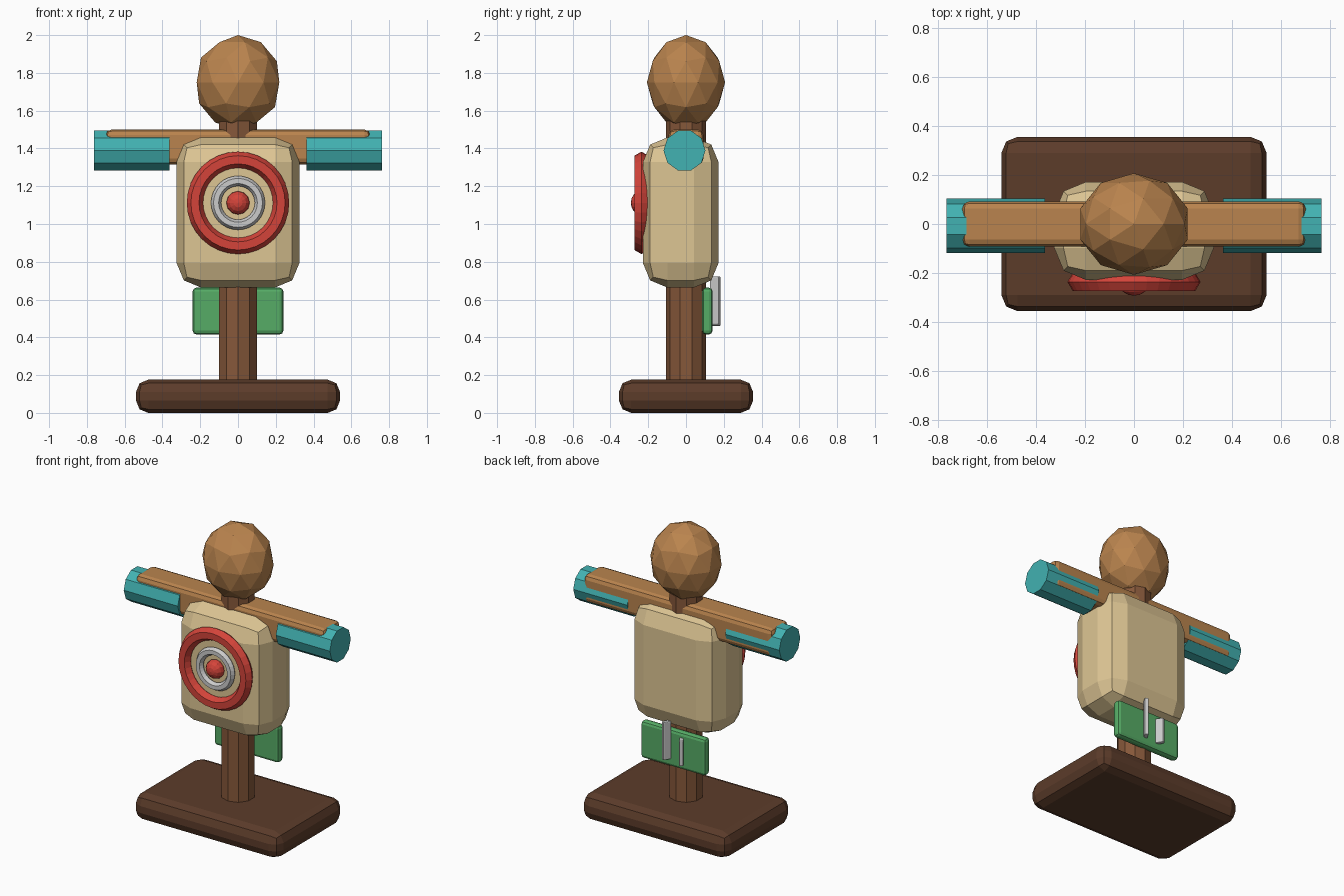
import bpy
from math import radians, pi

if "Cube" in bpy.data.objects:
    bpy.data.objects.remove(bpy.data.objects["Cube"])


def material(name, rgb):
    m = bpy.data.materials.new(name)
    lin = [((c / 255 + 0.055) / 1.055) ** 2.4 for c in rgb]
    m.diffuse_color = (*lin, 1)
    m.use_nodes = True
    m.node_tree.nodes["Principled BSDF"].inputs["Base Color"].default_value = m.diffuse_color
    return m


DARK = material("dark_wood", (92, 60, 42))
POST = material("post_wood", (134, 88, 58))
WOOD = material("light_wood", (186, 132, 78))
CLOTH = material("burlap", (222, 198, 148))
TEAL = material("teal_wrap", (66, 178, 178))
RED = material("red_paint", (212, 68, 58))
WHITE = material("white_paint", (225, 225, 222))
GREEN = material("green_board", (86, 172, 102))


def finish(name, mat):
    o = bpy.context.object
    o.name = name
    o.data.materials.append(mat)
    return o


def box(name, mat, loc, size, bevel, segments=2, turn=0):
    bpy.ops.mesh.primitive_cube_add(size=1, location=loc)
    o = finish(name, mat)
    o.scale = size
    bpy.ops.object.transform_apply(location=False, rotation=False, scale=True)
    o.rotation_euler.z = radians(turn)
    b = o.modifiers.new("bevel", 'BEVEL')
    b.width, b.segments = bevel, segments
    return o


def rod(name, mat, loc, radius, length, rot=(0, 0, 0)):
    bpy.ops.mesh.primitive_cylinder_add(vertices=10, radius=radius, depth=length,
                                        location=loc, rotation=rot)
    return finish(name, mat)


def ring(name, mat, loc, major, minor):
    bpy.ops.mesh.primitive_torus_add(major_segments=32, minor_segments=6, major_radius=major,
                                     minor_radius=minor, location=loc, rotation=(pi / 2, 0, 0))
    return finish(name, mat)


# Base slab and upright post
box("base", DARK, (0, 0, 0.088), (1.08, 0.71, 0.176), 0.065)
rod("post", POST, (0, 0, 0.845), 0.105, 1.4)

# Cross beam with wrapped ends
box("arm_beam", WOOD, (0, 0, 1.408), (1.40, 0.185, 0.184), 0.03)
for side, s in (("left", -1), ("right", 1)):
    rod("arm_wrap_" + side, TEAL, (s * 0.563, -0.008, 1.389), 0.111, 0.40, (0, pi / 2, 0))

# Stuffed body
box("torso", CLOTH, (0, -0.028, 1.061), (0.65, 0.40, 0.795), 0.13)

# Faceted head
bpy.ops.mesh.primitive_ico_sphere_add(subdivisions=2, radius=1, location=(0, 0, 1.75))
finish("head", WOOD).scale = (0.23, 0.207, 0.25)

# Bullseye on the chest
ring("target_outer_ring", RED, (0, -0.236, 1.112), 0.228, 0.043)
ring("target_inner_ring", WHITE, (0, -0.238, 1.112), 0.116, 0.027)
bpy.ops.mesh.primitive_uv_sphere_add(segments=12, ring_count=8, radius=1,
                                     location=(0, -0.24, 1.112), rotation=(pi / 2, 0, 0))
finish("target_centre", RED).scale = (0.062, 0.062, 0.052)

# Board on the back of the post with two upright slats
box("back_board", GREEN, (0, 0.113, 0.539), (0.48, 0.055, 0.248), 0.02)
box("slat_tall", WHITE, (0.035, 0.155, 0.595), (0.055, 0.026, 0.255), 0.006, 2, 60)
box("slat_short", WHITE, (-0.075, 0.155, 0.545), (0.055, 0.026, 0.17), 0.006, 2, -60)
